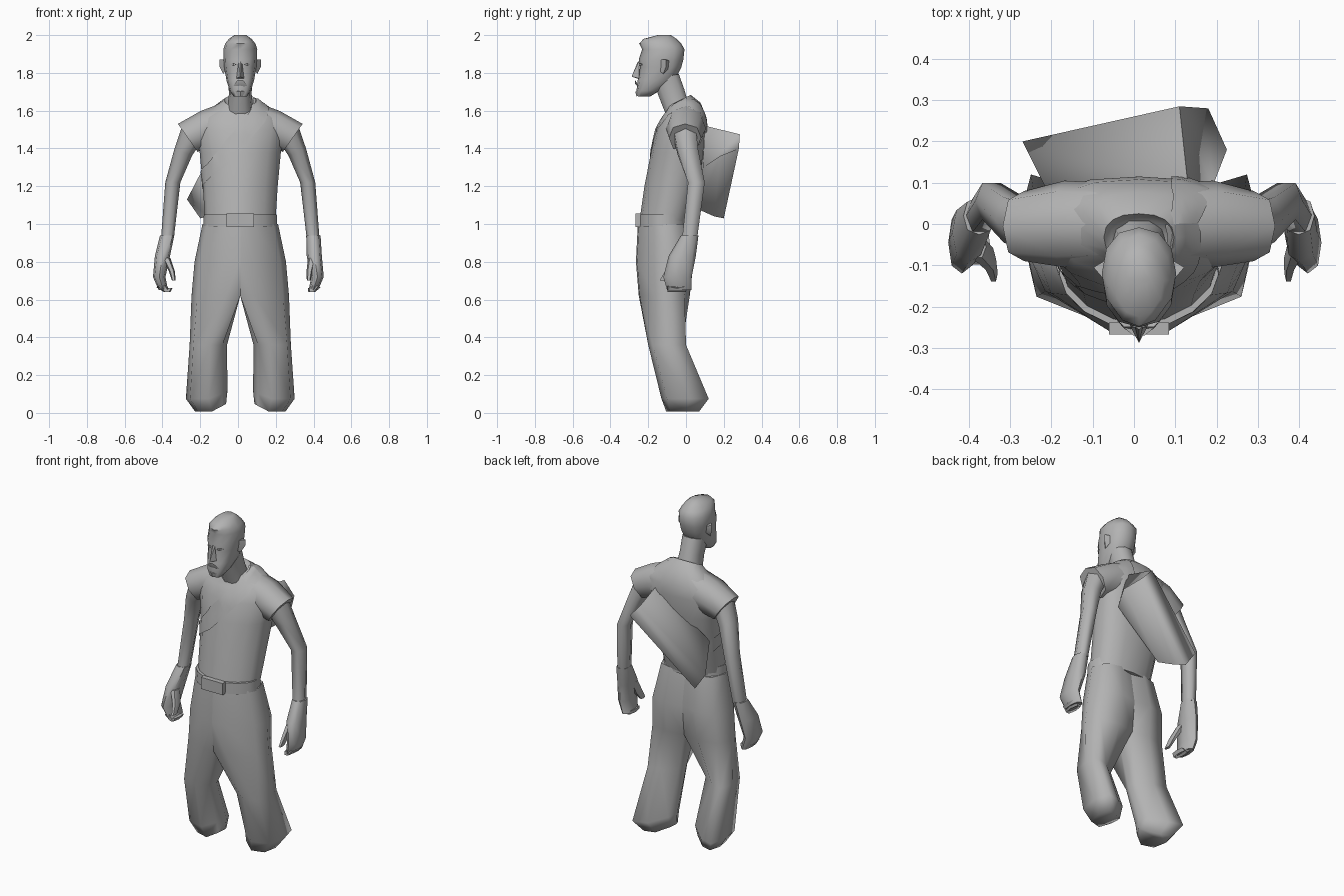
import bpy, bmesh, math
from mathutils import Vector as V

C = 0.012  # x of the body's centre line
mat = bpy.data.materials.new("grey")
mat.diffuse_color = (0.45, 0.45, 0.45, 1)


def make(name, bm, angle=40):
    bmesh.ops.recalc_face_normals(bm, faces=bm.faces)
    me = bpy.data.meshes.new(name)
    bm.to_mesh(me)
    bm.free()
    ob = bpy.data.objects.new(name, me)
    bpy.context.collection.objects.link(ob)
    me.materials.append(mat)
    bpy.ops.object.select_all(action='DESELECT')
    ob.select_set(True)
    bpy.context.view_layer.objects.active = ob
    bpy.ops.object.shade_smooth_by_angle(angle=math.radians(angle))
    return ob


def ring(c, a, b, n=8, p=0.85, front=None):
    """Superellipse around c with half axes a and b; the -b half may use its own power."""
    c, a, b = V(c), V(a), V(b)
    out = []
    for i in range(n):
        co, si = math.cos(i * math.tau / n), math.sin(i * math.tau / n)
        q = front if front and si < -1e-6 else p
        f = lambda t: math.copysign(abs(t) ** q, t) if abs(t) > 1e-6 else 0
        out.append(c + a * f(co) + b * f(si))
    return out


def loft(name, rings, caps=(True, True), angle=40, skip=lambda r, i: False):
    bm = bmesh.new()
    vs = [[bm.verts.new(p) for p in r] for r in rings]
    n = len(vs[0])
    for r in range(len(vs) - 1):
        for i in range(n):
            if not skip(r, i):
                j = (i + 1) % n
                bm.faces.new((vs[r][i], vs[r][j], vs[r + 1][j], vs[r + 1][i]))
    if caps[0]:
        bm.faces.new(vs[0])
    if caps[1]:
        bm.faces.new(vs[-1])
    return make(name, bm, angle)


def flat(z, hw, yf, yb, tilt=0, n=12, p=0.85, front=None):
    """Level ring from front, back and half width, optionally leaning."""
    h = (yb - yf) / 2
    return ring((C, (yf + yb) / 2, z), (hw, 0, 0), (0, h, tilt * h), n, p, front)


# shirt, with a sunken collar
shirt = loft("shirt", [
    flat(0.99, .185, -.25, .01, 0, 16, .85, 1.15), flat(1.2, .198, -.22, .07, 0, 16, .8, 1.15),
    flat(1.38, .215, -.185, .10, 0, 16, .72, 1.1), flat(1.5, .235, -.158, .115, 0, 16, .72, 1),
    flat(1.565, .215, -.125, .108, 0, 16, .75, .95), flat(1.62, .14, -.098, .077, .25, 16),
    flat(1.655, .085, -.09, .025, .5, 16), flat(1.635, .07, -.08, .012, .5, 16)], angle=70)

# belt and buckle
loft("belt", [flat(z, .196 + d, -.256, .012, 0, 16, .85, 1.12) for z, d in ((.985, 0), (1.05, -.003))], angle=50)
bm = bmesh.new()
bmesh.ops.create_cube(bm, size=1)
for v in bm.verts:
    v.co = (C + v.co.x * .145, -.253 + v.co.y * .03, 1.02 + v.co.z * .07)
make("buckle", bm, 20)

# trousers: each row is height, inner x, outer x, front y, back y; the feet turn out
rows = [(1.0, 0, .20, -.255, .005), (.8, 0, .242, -.265, .04), (.62, 0, .258, -.25, .02),
        (.36, .07, .268, -.20, 0), (.075, .068, .288, -.13, .12), (.008, .075, .24, -.105, .07)]
upper = [(0, 0), (.3, .02), (.88, .32), (1, .58), (.84, .9), (.4, 1), (0, .93), (0, .5)]
lower = [(.12, .18), (.45, 0), (.9, .12), (1, .6), (.88, 1), (.5, .9), (.1, .62), (0, .4)]
for side, s in (("left", 1), ("right", -1)):
    rings = []
    for k, (z, xi, xo, yf, yb) in enumerate(rows):
        prof = upper if k < 3 else lower
        lift = .04 if k > 3 else 0  # the hem rises on the inside
        rings.append([V((C + s * (xi + u * (xo - xi)), yf + v * (yb - yf), z + lift * max(0, 1 - 2.5 * u)))
                      for u, v in prof])
    loft(side + "_trouser_leg", rings, angle=75, skip=lambda r, i: r < 2 and i > 5)

# sleeves, arms and hands
for side, s in (("left", 1), ("right", -1)):
    def seg(x, y, z, hx, hy, lean=0, n=8):
        return ring((C + s * x, y, z), (s * hx, 0, lean), (0, hy, 0), n)
    loft(side + "_sleeve", [seg(.08, .0, 1.525, .01, .10, .118), seg(.18, .0, 1.505, .03, .105, .093),
                            seg(.278, -.005, 1.456, .052, .085, .074)], angle=70)
    loft(side + "_arm", [seg(.262, -.005, 1.47, .045, .066, .05, 6), seg(.302, .01, 1.38, .046, .062, .02, 6),
                         seg(.357, .055, 1.22, .040, .05, 0, 6), seg(.385, .02, .93, .034, .045, 0, 6)], angle=70)
    o = .012 if s < 0 else -.008
    x = .395 + o
    loft(side + "_hand", [seg(.387, .02, .94, .038, .046), seg(x + .005, -.02, .83, .040, .072),
                          seg(x + .022, -.045, .72, .033, .075), seg(x, -.035, .65, .025, .065)], angle=55)
    # curled fingers and thumb; the right hand is more open
    t = 1 if s < 0 else .45
    loft(side + "_fingers", [seg(x + .012, -.045, .675, .025, .06, -.01, 6), seg(x - .02 * t, -.05, .64, .018, .055, 0, 6),
                             seg(x - .035 * t, -.055, .66, .012, .045, 0, 6)], angle=50)
    loft(side + "_thumb", [seg(x - .015 * t, -.055, .82, .022, .03, 0, 6), seg(x - .045 * t, -.085, .75, .016, .03, 0, 6),
                           seg(x - .055 * t, -.12, .70, .010, .022, 0, 6)], angle=50)

# neck and head
loft("neck", [flat(1.60, .07, -.11, .02, .3, 10), flat(1.69, .06, -.145, -.005, .3, 10),
              flat(1.78, .065, -.18, -.035, .2, 10)], angle=70)
loft("head", [flat(1.675, .035, -.255, -.19, 0, 12, .7), flat(1.705, .056, -.262, -.14, 0, 12, .75),
              flat(1.76, .073, -.256, -.06, 0, 12, .8),
              flat(1.83, .085, -.243, -.025), flat(1.87, .088, -.25, -.014, 0, 12, .85),
              flat(1.925, .09, -.232, -.008, 0, 12, .9), flat(1.955, .08, -.248, -.025, 0, 12, 1),
              flat(1.98, .06, -.225, -.05, 0, 12, 1), flat(2.0, .032, -.15, -.08)], angle=60)


def solid(name, pts, angle=35):
    """Convex hull of a few points."""
    bm = bmesh.new()
    for p in pts:
        bm.verts.new((C + p[0], p[1], p[2]))
    bmesh.ops.convex_hull(bm, input=bm.verts)
    return make(name, bm, angle)


solid("nose", [(0, -.288, 1.78), (-.02, -.25, 1.772), (.02, -.25, 1.772), (-.009, -.25, 1.86),
               (.009, -.25, 1.86), (0, -.255, 1.86), (0, -.24, 1.765)])
solid("moustache", [(-.038, -.25, 1.732), (.038, -.25, 1.732), (-.014, -.27, 1.762), (.014, -.27, 1.762),
                    (-.034, -.245, 1.72), (.034, -.245, 1.72), (0, -.27, 1.742)])
solid("beard", [(-.03, -.255, 1.705), (.03, -.255, 1.705), (0, -.268, 1.70), (0, -.262, 1.675),
                (-.02, -.25, 1.68), (.02, -.25, 1.68)])
for side, s in (("left", 1), ("right", -1)):
    solid(side + "_ear", [(s * .078, -.14, 1.81), (s * .08, -.14, 1.87), (s * .11, -.105, 1.87), (s * .11, -.105, 1.835),
                          (s * .09, -.12, 1.795), (s * .08, -.095, 1.82), (s * .085, -.09, 1.865)], 60)
    solid(side + "_eye", [(s * .018, -.25, 1.845), (s * .054, -.23, 1.845), (s * .036, -.25, 1.852),
                          (s * .036, -.25, 1.836), (s * .036, -.22, 1.845)])

# slanted bag on the back
top = [(.13, .10, 1.52), (.11, .285, 1.475), (.18, .28, 1.40), (.225, .18, 1.36), (.19, .09, 1.30)]
low = [(-.20, .06, 1.265), (-.27, .20, 1.13), (-.20, .20, 1.03), (-.16, .15, 1.04), (-.12, .06, 1.08)]
loft("bag", [[V(p) for p in top], [V(p) for p in low]], angle=95)

# strap over the shoulder and across the chest, hugging the shirt
path = [(.14, .13, 1.48), (.14, .10, 1.58), (.13, .0, 1.66), (.11, -.12, 1.58), (.01, -.2, 1.46),
        (-.09, -.19, 1.35), (-.17, -.13, 1.27), (-.20, -.03, 1.22), (-.19, .08, 1.18)]
bm = bmesh.new()
prev = None
for k, p in enumerate(path):
    w = V((.05, 0, 0)) if k < 3 else V((.036, 0, -.036)) if k < 6 else V((0, 0, -.045))
    cur = [bm.verts.new(V(p) + w * t) for t in (-1, 1)]
    if prev:
        bm.faces.new((prev[0], prev[1], cur[1], cur[0]))
    prev = cur
strap = make("strap", bm, 60)
m = strap.modifiers.new("divide", 'SUBSURF')
m.subdivision_type = 'SIMPLE'
m.levels = m.render_levels = 2
m = strap.modifiers.new("hug", 'SHRINKWRAP')
m.target = shirt
m.wrap_mode = 'ABOVE_SURFACE'
m.offset = 0.006
